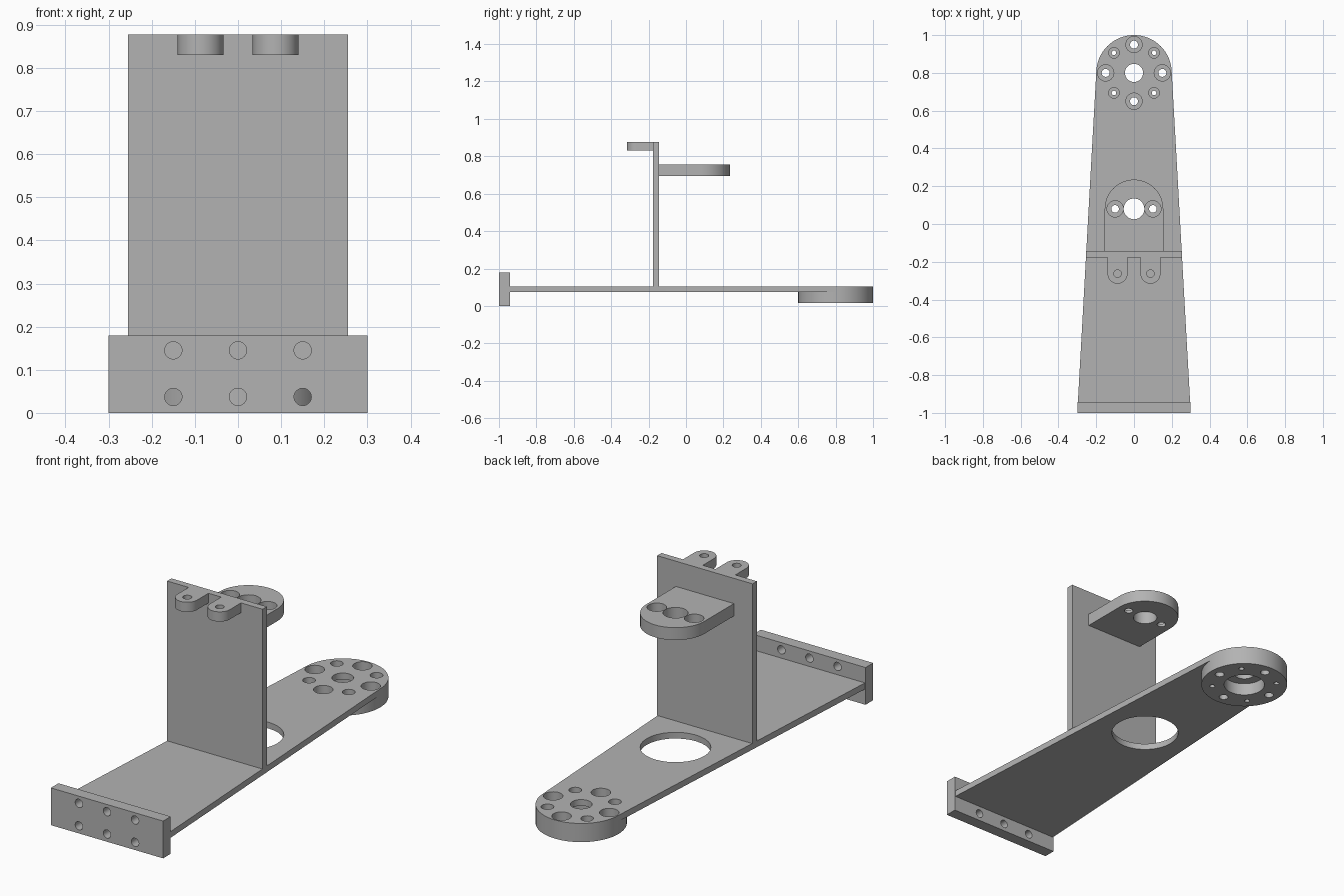
import bpy, bmesh
from math import cos, sin, pi
from mathutils import Matrix

cube = bpy.data.objects.get("Cube")
if cube:
    bpy.data.objects.remove(cube, do_unlink=True)

grey = bpy.data.materials.new("plain grey")
grey.use_nodes = True
colour = (0.45, 0.45, 0.45, 1)
grey.diffuse_color = colour
grey.node_tree.nodes["Principled BSDF"].inputs["Base Color"].default_value = colour


def arc(cx, cy, r, start, end, steps):
    """Points along a circular arc, angles in units of pi."""
    angles = [pi * (start + (end - start) * i / steps) for i in range(steps + 1)]
    return [(cx + r * cos(a), cy + r * sin(a)) for a in angles]


def prism(name, outline, low, high, upright=False):
    """Extrude an outline along z, or along y when upright."""
    bm = bmesh.new()
    face = bm.faces.new([bm.verts.new((u, v, low)) for u, v in outline])
    grown = bmesh.ops.extrude_face_region(bm, geom=[face])["geom"]
    top = [g for g in grown if isinstance(g, bmesh.types.BMVert)]
    bmesh.ops.translate(bm, verts=top, vec=(0, 0, high - low))
    if upright:
        # (u, v, w) -> (u, w, v)
        swap = Matrix(((1, 0, 0, 0), (0, 0, 1, 0), (0, 1, 0, 0), (0, 0, 0, 1)))
        bmesh.ops.transform(bm, matrix=swap, verts=bm.verts)
    bmesh.ops.recalc_face_normals(bm, faces=bm.faces)
    mesh = bpy.data.meshes.new(name)
    bm.to_mesh(mesh)
    bm.free()
    mesh.materials.append(grey)
    obj = bpy.data.objects.new(name, mesh)
    bpy.context.collection.objects.link(obj)
    return obj


def box(name, half_width, y0, y1, z0, z1):
    w = half_width
    return prism(name, [(-w, y0), (w, y0), (w, y1), (-w, y1)], z0, z1)


def combine(obj, other, operation):
    """Apply a boolean and discard the helper."""
    mod = obj.modifiers.new("boolean", "BOOLEAN")
    mod.operation = operation
    mod.solver = "EXACT"
    mod.object = other
    graph = bpy.context.evaluated_depsgraph_get()
    result = bpy.data.meshes.new_from_object(obj.evaluated_get(graph))
    obj.modifiers.clear()
    obj.data = result
    bpy.data.objects.remove(other, do_unlink=True)


def drill(obj, u, v, r, low, high, upright=False):
    cutter = prism("cutter", arc(u, v, r, 0, 2, 32)[:-1], low, high, upright)
    cutter.hide_render = True
    combine(obj, cutter, "DIFFERENCE")


def counterbore(obj, x, y, wide, narrow, floor, high):
    drill(obj, x, y, wide, floor, high)
    drill(obj, x, y, narrow, -0.1, floor + 0.01)


# Tapered base plate with a thick round hub at the back
HUB_Y, HUB_R = 0.8, 0.2
BACK, FRONT = -0.144, -0.177       # faces of the upright wall
PLATE_FRONT = -0.942
base = prism("base_plate",
             [(-0.297, PLATE_FRONT), (0.297, PLATE_FRONT)] + arc(0, HUB_Y, HUB_R, 0, 1, 32),
             0.075, 0.105)
hub = prism("hub", arc(0, HUB_Y, HUB_R, 0, 2, 64)[:-1], 0.015, 0.09)
combine(base, hub, "UNION")
drill(base, 0, 0.08, 0.155, 0, 0.2)          # large opening under the shelf
drill(base, 0, HUB_Y, 0.094, -0.1, 0.075)    # bore from underneath
drill(base, 0, HUB_Y, 0.048, 0, 0.2)
for i in range(8):
    x, y = 0.15 * cos(i * pi / 4), HUB_Y + 0.15 * sin(i * pi / 4)
    wide, narrow = ((0.043, 0.021), (0.028, 0.012))[i % 2]
    counterbore(base, x, y, wide, narrow, 0.045, 0.2)

# Front mounting plate with two rows of holes
mount = box("front_mounting_plate", 0.3, -1, PLATE_FRONT, 0, 0.18)
for x in (-0.15, 0, 0.15):
    for z in (0.037, 0.145):
        drill(mount, x, z, 0.02, -1.1, -0.9, upright=True)

# Upright wall
wall = box("upright_wall", 0.255, FRONT, BACK, 0.105, 0.877)

# Round-ended shelf behind the wall
shelf = prism("rear_shelf", [(-0.155, BACK), (0.155, BACK)] + arc(0, 0.08, 0.155, 0, 1, 32),
              0.695, 0.755)
drill(shelf, 0, 0.08, 0.055, 0.6, 0.8)
for x in (-0.1, 0.1):
    counterbore(shelf, x, 0.08, 0.043, 0.02, 0.71, 0.8)

# Two round-ended tabs at the top of the wall
tabs = []
for side, x in (("right", -0.087), ("left", 0.087)):
    r = 0.053
    tab = prism(side + "_tab",
                [(x + r, FRONT), (x - r, FRONT)] + arc(x, -0.263, r, 1, 2, 24),
                0.83, 0.877)
    drill(tab, x, -0.263, 0.02, 0.7, 1)
    tabs.append(tab)

# Smooth the round walls, keep the edges sharp
bpy.ops.object.select_all(action="DESELECT")
for obj in [base, mount, wall, shelf] + tabs:
    obj.select_set(True)
    bpy.context.view_layer.objects.active = obj
bpy.ops.object.shade_smooth_by_angle(angle=pi / 6)
